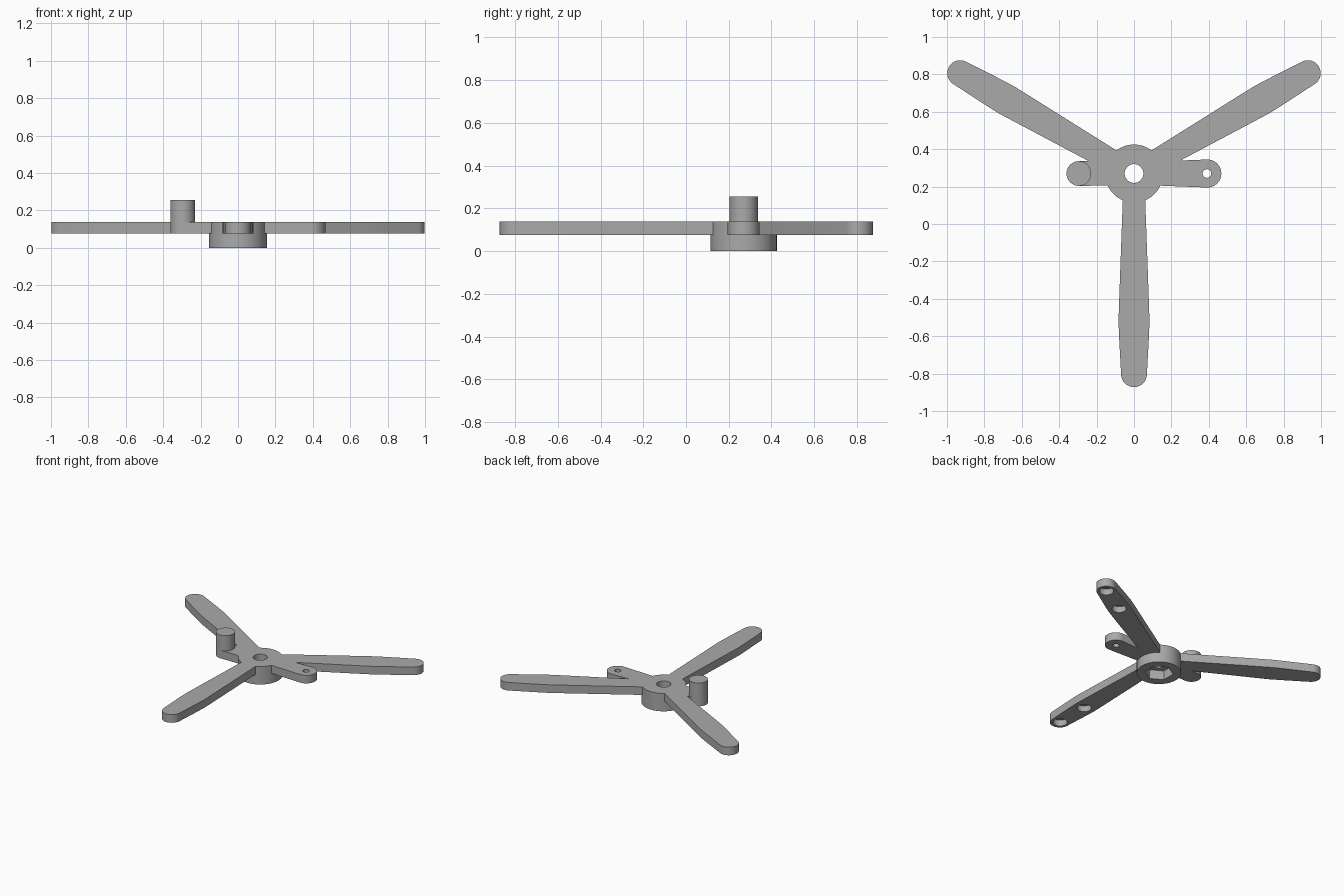
import bpy, bmesh
from math import pi, cos, sin, radians
from mathutils import Matrix, Vector

if "Cube" in bpy.data.objects:
    bpy.data.objects.remove(bpy.data.objects["Cube"], do_unlink=True)

HUB = Vector((0, 0.27, 0))
LOW, TOP = 0.076, 0.138      # underside and top of the flat plate

grey = bpy.data.materials.new("plain grey")
grey.use_nodes = True
grey.diffuse_color = (0.4, 0.4, 0.4, 1)
grey.node_tree.nodes["Principled BSDF"].inputs["Base Color"].default_value = grey.diffuse_color


def prism(name, outline, z0, z1, angle=0):
    """Extrude an outline, given around the hub axis, from z0 to z1."""
    bm = bmesh.new()
    face = bm.faces.new([bm.verts.new((x, y, z0)) for x, y in outline])
    ext = bmesh.ops.extrude_face_region(bm, geom=[face])
    top = [v for v in ext["geom"] if isinstance(v, bmesh.types.BMVert)]
    bmesh.ops.translate(bm, verts=top, vec=(0, 0, z1 - z0))
    bm.transform(Matrix.Translation(HUB) @ Matrix.Rotation(radians(angle), 4, 'Z'))
    bmesh.ops.recalc_face_normals(bm, faces=bm.faces)
    mesh = bpy.data.meshes.new(name)
    bm.to_mesh(mesh)
    bm.free()
    mesh.materials.append(grey)
    ob = bpy.data.objects.new(name, mesh)
    bpy.context.collection.objects.link(ob)
    return ob


def circle(r, x=0, n=48, turn=0):
    return [(x + r * cos(turn + 2 * pi * i / n), r * sin(turn + 2 * pi * i / n)) for i in range(n)]


def paddle(sides, tip, r):
    """Outline running along +x with half widths at stations and a round tip."""
    arc = [(tip + r * cos(a), r * sin(a)) for a in (-pi / 2 + pi * i / 20 for i in range(21))]
    return [(x, -w) for x, w in sides] + arc + [(x, w) for x, w in reversed(sides)]


def combine(body, part, operation):
    mod = body.modifiers.new(part.name, 'BOOLEAN')
    mod.operation, mod.solver, mod.object = operation, 'EXACT', part
    bpy.context.view_layer.objects.active = body
    bpy.ops.object.modifier_apply(modifier=mod.name)
    bpy.data.objects.remove(part, do_unlink=True)


# Hub, three arms, holed tab and the tab carrying the post
body = prism("three_arm_spinner", circle(0.155, n=64), 0, TOP)
arm = paddle([(0.06, 0.059), (0.14, 0.06), (0.67, 0.079), (0.79, 0.083), (0.87, 0.08)], 1.073, 0.069)
tab = paddle([(0.06, 0.063), (0.14, 0.065)], 0.392, 0.075)
post_tab = paddle([(0.06, 0.064)], 0.295, 0.066)
solids = [prism("arm", arm, LOW, TOP, a) for a in (30, 150, 270)]
solids += [prism("holed_tab", tab, LOW, TOP),
           prism("post_tab", post_tab, LOW, TOP, 180),
           prism("post", circle(0.066, 0.295, 40), LOW, 0.255, 180)]
for part in solids:
    combine(body, part, 'UNION')

# Hub bore and nut recess, tab hole, post socket and blind arm pockets
cuts = [prism("nut_recess", circle(0.1, n=6, turn=pi / 6), -0.1, 0.07),
        prism("hub_bore", circle(0.05), -0.1, 0.3),
        prism("tab_hole", circle(0.023, 0.39, 32), -0.1, 0.3),
        prism("post_socket", circle(0.032, 0.295, 32), 0.15, 0.4, 180)]
for a in (30, 150, 270):
    for x in (0.81, 1.07):
        cuts.append(prism("arm_pocket", circle(0.05, x, 32), -0.1, 0.122, a))
for cut in cuts:
    combine(body, cut, 'DIFFERENCE')

bpy.ops.object.select_all(action='DESELECT')
body.select_set(True)
bpy.context.view_layer.objects.active = body
bpy.ops.object.shade_smooth_by_angle(angle=radians(25))
